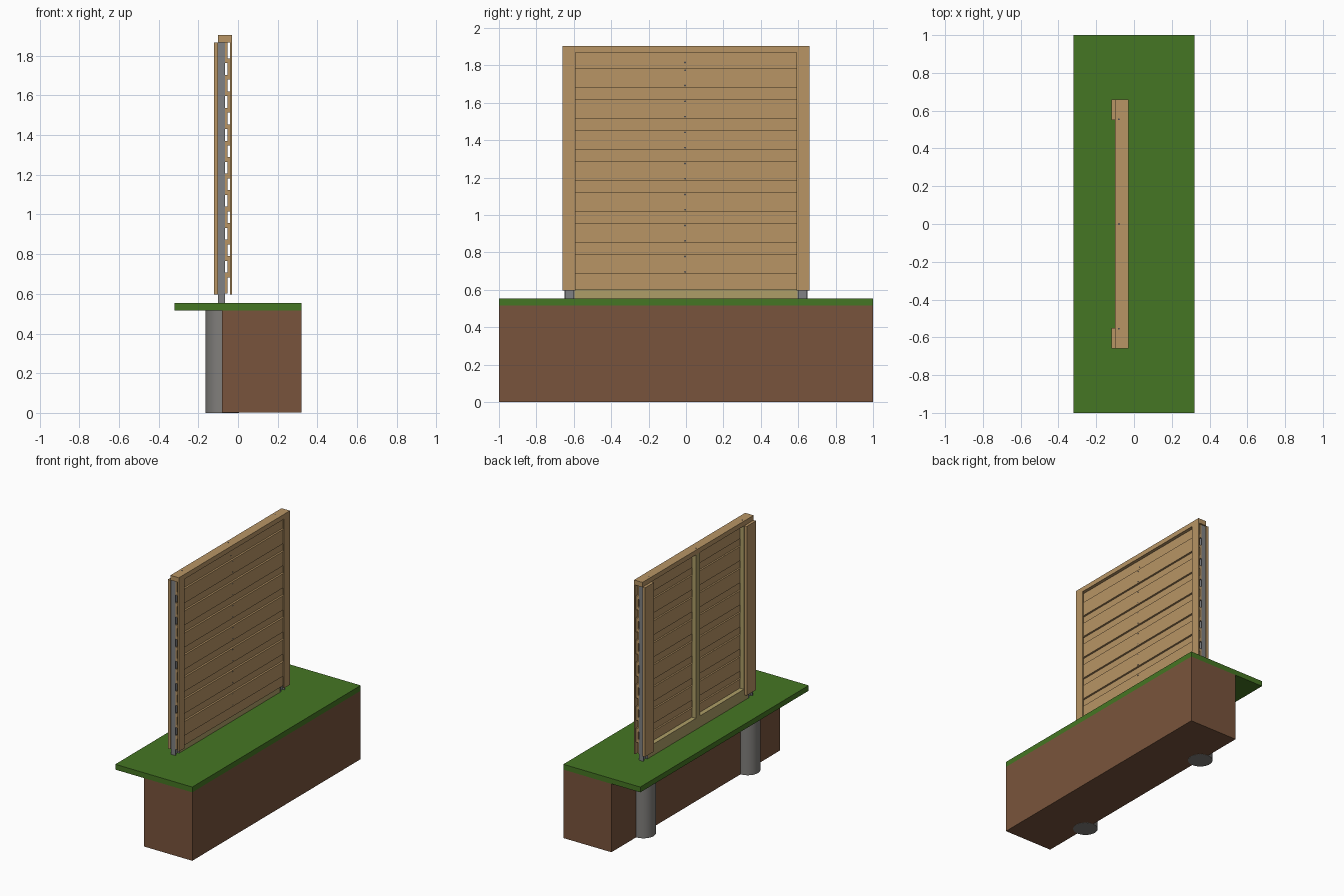
import bpy, math

if "Cube" in bpy.data.objects:
    bpy.data.objects.remove(bpy.data.objects["Cube"])


def material(name, r, g, b):
    """Flat colour given as sRGB 0-255, stored linear."""
    m = bpy.data.materials.new(name)
    lin = [((c / 255 + 0.055) / 1.055) ** 2.4 for c in (r, g, b)]
    m.diffuse_color = (*lin, 1)
    m.use_nodes = True
    m.node_tree.nodes["Principled BSDF"].inputs["Base Color"].default_value = m.diffuse_color
    return m


WOOD = material("warm timber", 184, 149, 101)
FRAME = material("treated olive timber", 174, 158, 103)
STEEL = material("galvanised steel", 128, 129, 131)
CONCRETE = material("concrete grey", 128, 126, 123)
GRASS = material("grass green", 69, 118, 35)
SOIL = material("soil brown", 121, 84, 60)
SCREW = material("dark screw", 75, 75, 78)


def box(name, x, y, z, mat):
    """Box from (min, max) ranges along each axis."""
    bpy.ops.mesh.primitive_cube_add(
        size=1, location=[(a + b) / 2 for a, b in (x, y, z)])
    o = bpy.context.object
    o.scale = [b - a for a, b in (x, y, z)]
    bpy.ops.object.transform_apply(location=False, rotation=False, scale=True)
    o.name = name
    o.data.materials.append(mat)
    return o


def cylinder(name, loc, r, h, mat, sides=12, rot=(0, 0, 0)):
    bpy.ops.mesh.primitive_cylinder_add(
        vertices=sides, radius=r, depth=h, location=loc, rotation=rot)
    o = bpy.context.object
    o.name = name
    o.data.materials.append(mat)
    bpy.ops.object.shade_smooth_by_angle()
    return o


def span(s, a, b):
    """Range a..b mirrored to side s."""
    return (a, b) if s > 0 else (-b, -a)


# Ground section
SOIL_TOP, GROUND, TOP = 0.515, 0.555, 1.868
box("soil", (-0.08, 0.32), (-1, 1), (0.001, SOIL_TOP), SOIL)
box("grass", (-0.32, 0.32), (-1, 1), (SOIL_TOP, GROUND), GRASS)

for s, side in ((-1, "front"), (1, "back")):
    # Concrete footing
    cylinder(f"{side}_footing", (-0.08, s * 0.62, SOIL_TOP / 2), 0.085,
             SOIL_TOP, CONCRETE, 48)
    # Steel I-section post: two flanges and a web
    for part, a, b in (("inner", 0.596, 0.603), ("outer", 0.643, 0.65)):
        box(f"{side}_post_{part}_flange", (-0.1, -0.065), span(s, a, b),
            (0.1, TOP), STEEL)
    box(f"{side}_post_web", (-0.086, -0.079), span(s, 0.603, 0.643),
        (0.1, TOP), STEEL)
    # Cover boards on both faces of the post
    box(f"{side}_rear_cover_board", (-0.12, -0.1), span(s, 0.55, 0.66),
        (0.597, TOP), WOOD)
    box(f"{side}_face_trim", (-0.04, -0.03), span(s, 0.592, 0.66),
        (0.597, TOP), WOOD)
    # Side upright of the inner frame
    box(f"{side}_upright", (-0.1, -0.066), span(s, 0.545, 0.595),
        (0.64, TOP), FRAME)

# Inner frame: middle upright and gravel board
box("middle_upright", (-0.1, -0.066), (-0.025, 0.025), (0.64, TOP), FRAME)
box("gravel_board", (-0.1, -0.066), (-0.595, 0.595), (GROUND, 0.64), FRAME)

# Top cap with screws
box("top_cap", (-0.1, -0.03), (-0.66, 0.66), (TOP, 1.904), WOOD)
for y in (-0.555, 0, 0.555):
    cylinder("cap_screw", (-0.08, y, 1.904), 0.005, 0.002, SCREW)

# Overlapping slats in two layers, screwed at the middle
STEP, HALF = 0.166, 0.0535
SIDEWAYS = (0, math.pi / 2, 0)
for i in range(8):
    z = 1.816 - STEP * i
    box("rear_slat", (-0.066, -0.054), (-0.65, 0.65), (z - HALF, z + HALF), WOOD)
for i in range(7):
    z = 1.733 - STEP * i
    box("face_slat", (-0.054, -0.04), (-0.65, 0.65), (z - HALF, z + HALF), WOOD)
    for dz in (-0.041, 0.041):
        cylinder("slat_screw", (-0.04, -0.005, z + dz), 0.005, 0.002, SCREW,
                 rot=SIDEWAYS)
cylinder("slat_screw", (-0.054, -0.005, 1.815), 0.005, 0.002, SCREW, rot=SIDEWAYS)
